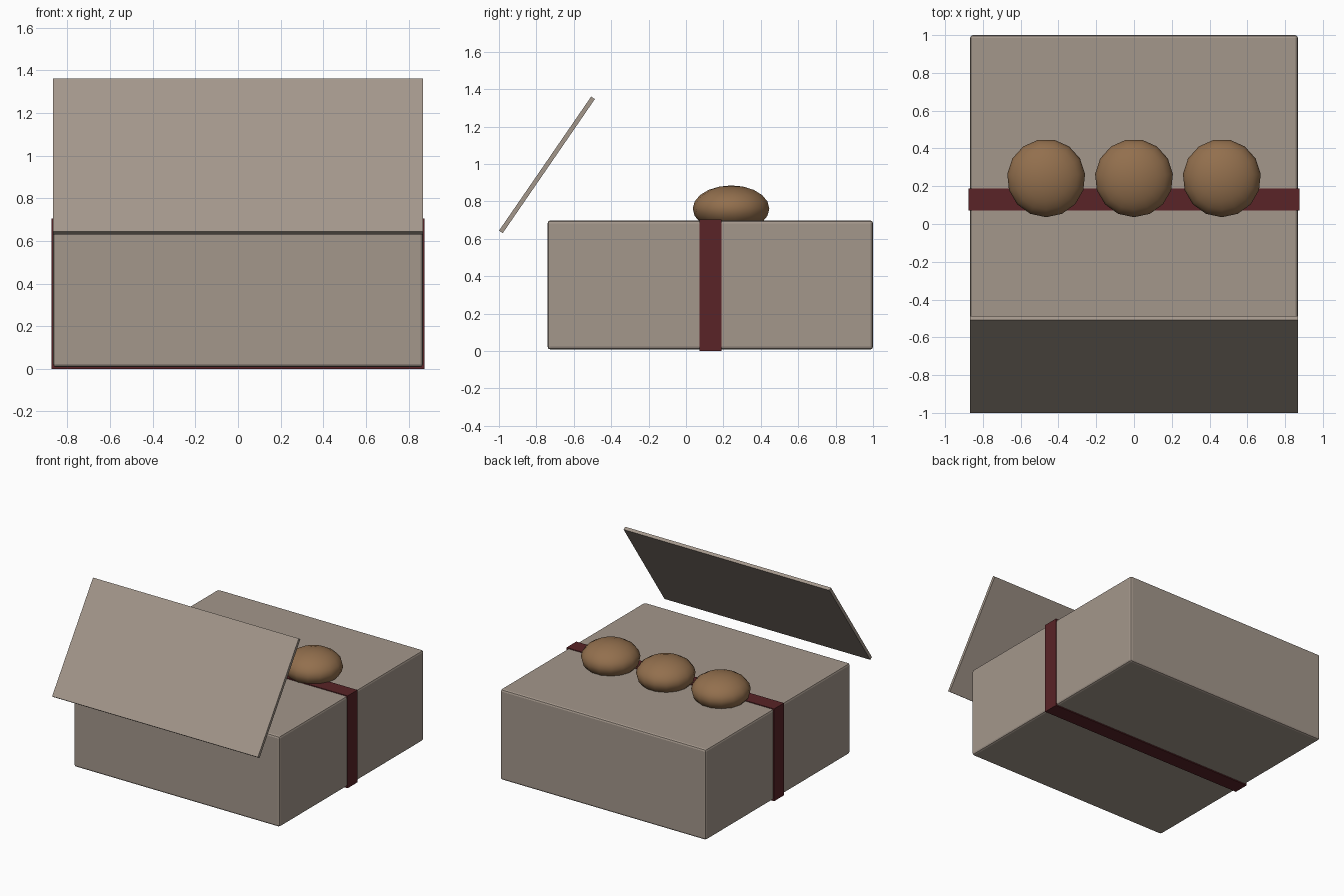
import bpy
import math

cube = bpy.data.objects.get("Cube")
if cube:
    bpy.data.objects.remove(cube, do_unlink=True)


def material(name, color):
    mat = bpy.data.materials.new(name)
    mat.use_nodes = True
    rgba = (*color, 1)
    mat.diffuse_color = rgba
    mat.node_tree.nodes["Principled BSDF"].inputs["Base Color"].default_value = rgba
    return mat


CARD = material("grey_card", (0.37, 0.31, 0.26))
RIBBON = material("dark_red_ribbon", (0.1, 0.017, 0.02))
CRUST = material("brown_crust", (0.29, 0.16, 0.075))


def block(name, center, size, mat, tilt=0, bevel=0):
    bpy.ops.mesh.primitive_cube_add(size=1, location=center)
    ob = bpy.context.object
    ob.name = name
    ob.scale = size
    bpy.ops.object.transform_apply(location=False, rotation=False, scale=True)
    ob.rotation_euler.x = math.radians(tilt)
    ob.data.materials.append(mat)
    if bevel:
        mod = ob.modifiers.new("soft_edges", "BEVEL")
        mod.width = bevel
        mod.segments = 2
    return ob


# Closed box body
block("box", (0, 0.13, 0.353), (1.735, 1.74, 0.69), CARD, bevel=0.015)

# Lid panel leaning away from the front edge
block("lid", (0, -0.7435, 0.995), (1.735, 0.87, 0.024), CARD, tilt=55.5)

# Ribbon band wrapped round the box
block("ribbon", (0, 0.13, 0.352), (1.75, 0.118, 0.704), RIBBON)

# Row of flattened buns resting on top
for label, x in (("right", -0.465), ("middle", 0), ("left", 0.465)):
    bpy.ops.mesh.primitive_uv_sphere_add(segments=15, ring_count=10, radius=0.207,
                                         location=(x, 0.243, 0.761))
    bun = bpy.context.object
    bun.name = label + "_bun"
    bun.scale.z = 0.6
    bun.rotation_euler.z = math.pi
    bun.data.materials.append(CRUST)
    bpy.ops.object.shade_smooth()
